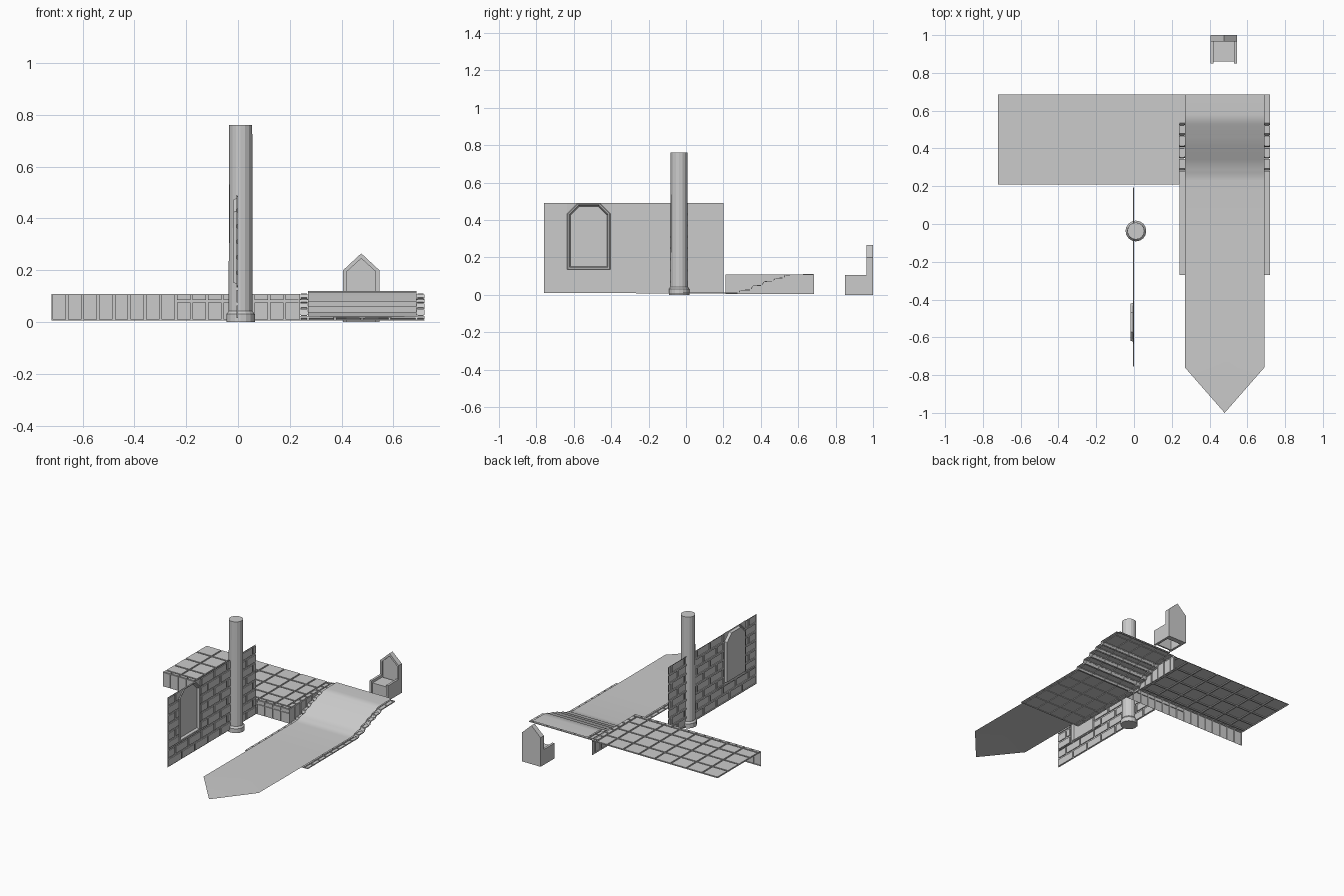
import bpy, bmesh, math
from mathutils import Vector

if "Cube" in bpy.data.objects:
    bpy.data.objects.remove(bpy.data.objects["Cube"], do_unlink=True)

stone = bpy.data.materials.new("light_grey_stone")
stone.use_nodes = True
GREY = (0.6, 0.6, 0.6, 1)
stone.diffuse_color = GREY
stone.node_tree.nodes["Principled BSDF"].inputs["Base Color"].default_value = GREY

X, Y, Z = Vector((1, 0, 0)), Vector((0, 1, 0)), Vector((0, 0, 1))


def finish(name, bm, smooth=None):
    bmesh.ops.remove_doubles(bm, verts=bm.verts, dist=0.0002)
    mesh = bpy.data.meshes.new(name)
    bm.to_mesh(mesh)
    bm.free()
    mesh.materials.append(stone)
    obj = bpy.data.objects.new(name, mesh)
    bpy.context.collection.objects.link(obj)
    if smooth:
        bpy.ops.object.select_all(action="DESELECT")
        obj.select_set(True)
        bpy.context.view_layer.objects.active = obj
        bpy.ops.object.shade_smooth_by_angle(angle=math.radians(smooth))
    return obj


def bridge(bm, a, b):
    n = len(a)
    for i in range(n):
        j = (i + 1) % n
        bm.faces.new((a[i], a[j], b[j], b[i]))


def panel(bm, cells, origin, u, v, gap=0.006, depth=0.006):
    """Sheet of raised blocks separated by sunken joints."""
    normal = u.cross(v).normalized()
    for u0, v0, u1, v1 in cells:
        gu, gv = min(gap, (u1 - u0) * 0.2), min(gap, (v1 - v0) * 0.2)

        def ring(a, b, c, d, w):
            return [bm.verts.new(origin + u * p + v * q + normal * w)
                    for p, q in ((a, b), (c, b), (c, d), (a, d))]
        joint = ring(u0, v0, u1, v1, -depth)
        foot = ring(u0 + gu, v0 + gv, u1 - gu, v1 - gv, -depth)
        top = ring(u0 + gu, v0 + gv, u1 - gu, v1 - gv, 0)
        bridge(bm, joint, foot)
        bridge(bm, foot, top)
        bm.faces.new(top)


def splits(a, b, step, offset=0.0):
    cuts, p = [a], a + (offset or step)
    while p < b - 0.01:
        cuts.append(p)
        p += step
    cuts.append(b)
    return list(zip(cuts, cuts[1:]))


def box(bm, x0, x1, y0, y1, z0, z1):
    verts = bmesh.ops.create_cube(bm, size=1)["verts"]
    for w in verts:
        w.co = Vector(((x0 + x1) / 2 + w.co.x * (x1 - x0),
                       (y0 + y1) / 2 + w.co.y * (y1 - y0),
                       (z0 + z1) / 2 + w.co.z * (z1 - z0)))


# Brick wall with a rectangular opening left for the niche
WY0, WY1, WZ0, WZ1 = -0.635, -0.405, 0.135, 0.49
cells = []
for row in range(8):
    z0, z1 = 0.01 + row * 0.06, 0.07 + row * 0.06
    for y0, y1 in splits(-0.76, 0.2, 0.14, 0.083 if row % 2 else 0.013 + 0.14):
        if z1 <= WZ0 or y1 <= WY0 or y0 >= WY1:
            cells.append((y0, z0, y1, z1))
            continue
        if z0 < WZ0:
            cells.append((y0, z0, y1, WZ0))
            z_low = WZ0
        else:
            z_low = z0
        if y0 < WY0 - 0.004:
            cells.append((y0, z_low, WY0, z1))
        if y1 > WY1 + 0.004:
            cells.append((WY1, z_low, y1, z1))
bm = bmesh.new()
panel(bm, cells, Vector((0, 0, 0)), Y, Z)
finish("brick_wall", bm)

# Niche: chamfered frame stepping back to a sunken pane
CH = 0.055
bm = bmesh.new()


def niche_loop(inset, x):
    a, b, c, d = WY0 + inset, WY1 - inset, WZ0 + inset, WZ1 - inset
    k = CH - inset * 0.4
    return [bm.verts.new((x, y, z)) for y, z in
            ((a, c), (b, c), (b, d - k), (b - k, d), (a + k, d), (a, d - k))]


loops = [niche_loop(i, x) for i, x in
         ((0, -0.005), (0.004, 0.0), (0.011, -0.002), (0.017, -0.018))]
for a, b in zip(loops, loops[1:]):
    bridge(bm, a, b)
bm.faces.new(loops[-1])
for side, y in ((2, WY1), (4, WY0)):
    corner = bm.verts.new((-0.003, y, WZ1))
    bm.faces.new((loops[0][side], corner, loops[0][side + 1]))
finish("wall_niche", bm)

# Platform: square tiles edged by narrow border bricks
TOP = 0.108
cells = []
for y0, y1 in ((0.24, 0.33), (0.33, 0.45), (0.45, 0.57), (0.57, 0.685)):
    cells += [(a, y0, b, y1) for a, b in splits(-0.72, 0.205, 0.12)]
cells += [(a, 0.21, b, 0.24) for a, b in splits(-0.72, 0.24, 0.06)]
cells += [(0.205, a, 0.24, b) for a, b in splits(0.24, 0.685, 0.06)]
bm = bmesh.new()
panel(bm, cells, Z * TOP, X, Y, gap=0.005)
finish("platform_tiles", bm)

# Platform front and side facing bricks
cells = []
for a, b in splits(-0.72, 0.24, 0.06):
    if b <= -0.23:
        cells.append((a, 0.005, b, TOP))
    else:
        cells += [(a, 0.005, b, 0.08), (a, 0.08, b, TOP)]
bm = bmesh.new()
panel(bm, cells, Y * 0.21, X, Z, gap=0.004)
finish("platform_front_wall", bm)
bm = bmesh.new()
panel(bm, [(a, 0.005, b, TOP) for a, b in splits(0.21, 0.685, 0.0625)],
      X * 0.24, Y, Z, gap=0.004)
finish("platform_side_wall", bm)

# Floor and steps: block sheet following the stair profile
profile = [(-0.27, 0.01), (0.28, 0.012), (0.29, 0.026), (0.345, 0.028),
           (0.355, 0.05), (0.405, 0.052), (0.415, 0.073), (0.465, 0.075),
           (0.475, 0.09), (0.52, 0.092), (0.53, 0.108), (0.685, 0.111)]
columns = [0.24, 0.27, 0.375, 0.48, 0.585, 0.69, 0.72]
bm = bmesh.new()
for (y0, z0), (y1, z1) in zip(profile, profile[1:]):
    direction = Vector((0, y1 - y0, z1 - z0))
    length = direction.length
    cells = []
    for c, (a, b) in enumerate(zip(columns, columns[1:])):
        edge = c in (0, 5)
        for p, q in splits(0, length, 0.07 if edge else 0.11):
            cells.append((a, p, b, q))
    panel(bm, cells, Vector((0, y0, z0)), X, direction.normalized(), gap=0.004, depth=0.004)
finish("floor_and_steps", bm)

# Carpet: soft sheet draped down the steps, ending in a point
drape = [(-0.76, 0.022), (-0.45, 0.021), (-0.1, 0.021), (0.23, 0.021), (0.27, 0.025),
         (0.29, 0.036), (0.34, 0.040), (0.355, 0.059), (0.4, 0.063), (0.415, 0.081),
         (0.46, 0.085), (0.475, 0.099), (0.515, 0.103), (0.53, 0.116), (0.58, 0.119),
         (0.685, 0.119)]
bm = bmesh.new()
rows = [[bm.verts.new((x, y, z)) for x in (0.27, 0.48, 0.69)] for y, z in drape]
for r, s in zip(rows, rows[1:]):
    for i in range(2):
        bm.faces.new((r[i], r[i + 1], s[i + 1], s[i]))
tip = bm.verts.new((0.48, -1.0, 0.014))
for i in range(2):
    bm.faces.new((tip, rows[0][i + 1], rows[0][i]))
finish("carpet", bm, smooth=60)

# Column: faceted shaft on a flared base
bm = bmesh.new()
SIDES = 16
rings = []
for radius, z in ((0.055, 0), (0.055, 0.03), (0.046, 0.042), (0.045, 0.76)):
    rings.append([bm.verts.new((0.01 + radius * math.cos(math.tau * i / SIDES),
                                -0.037 + radius * math.sin(math.tau * i / SIDES), z))
                  for i in range(SIDES)])
for a, b in zip(rings, rings[1:]):
    bridge(bm, a, b)
bm.faces.new(rings[-1])
bm.faces.new(rings[0][::-1])
finish("column", bm)

# Throne: hollow seat with side arms and a pointed back
bm = bmesh.new()
MID, HALF = 0.476, 0.07
for s in (-1, 1):
    inner, outer = MID + s * (HALF - 0.016), MID + s * HALF
    box(bm, min(inner, outer), max(inner, outer), 0.85, 0.965, 0, 0.105)
box(bm, MID - HALF + 0.016, MID + HALF - 0.016, 0.86, 0.965, 0.075, 0.088)
box(bm, MID - HALF + 0.016, MID + HALF - 0.016, 0.86, 0.87, 0, 0.075)
finish("throne_seat", bm)


def back_loop(bm, inset, y):
    h = HALF - inset
    return [bm.verts.new((x, y, z)) for x, z in
            ((MID - h, inset), (MID + h, inset), (MID + h, 0.2 - inset * 0.4),
             (MID, 0.265 - inset * 1.4), (MID - h, 0.2 - inset * 0.4))]


bm = bmesh.new()
loops = [back_loop(bm, i, y) for i, y in
         ((0, 1.0), (0, 0.965), (0.014, 0.965), (0.014, 0.975))]
for a, b in zip(loops, loops[1:]):
    bridge(bm, a, b)
bm.faces.new(loops[-1])
bm.faces.new(loops[0][::-1])
bmesh.ops.recalc_face_normals(bm, faces=bm.faces)
finish("throne_back", bm)
